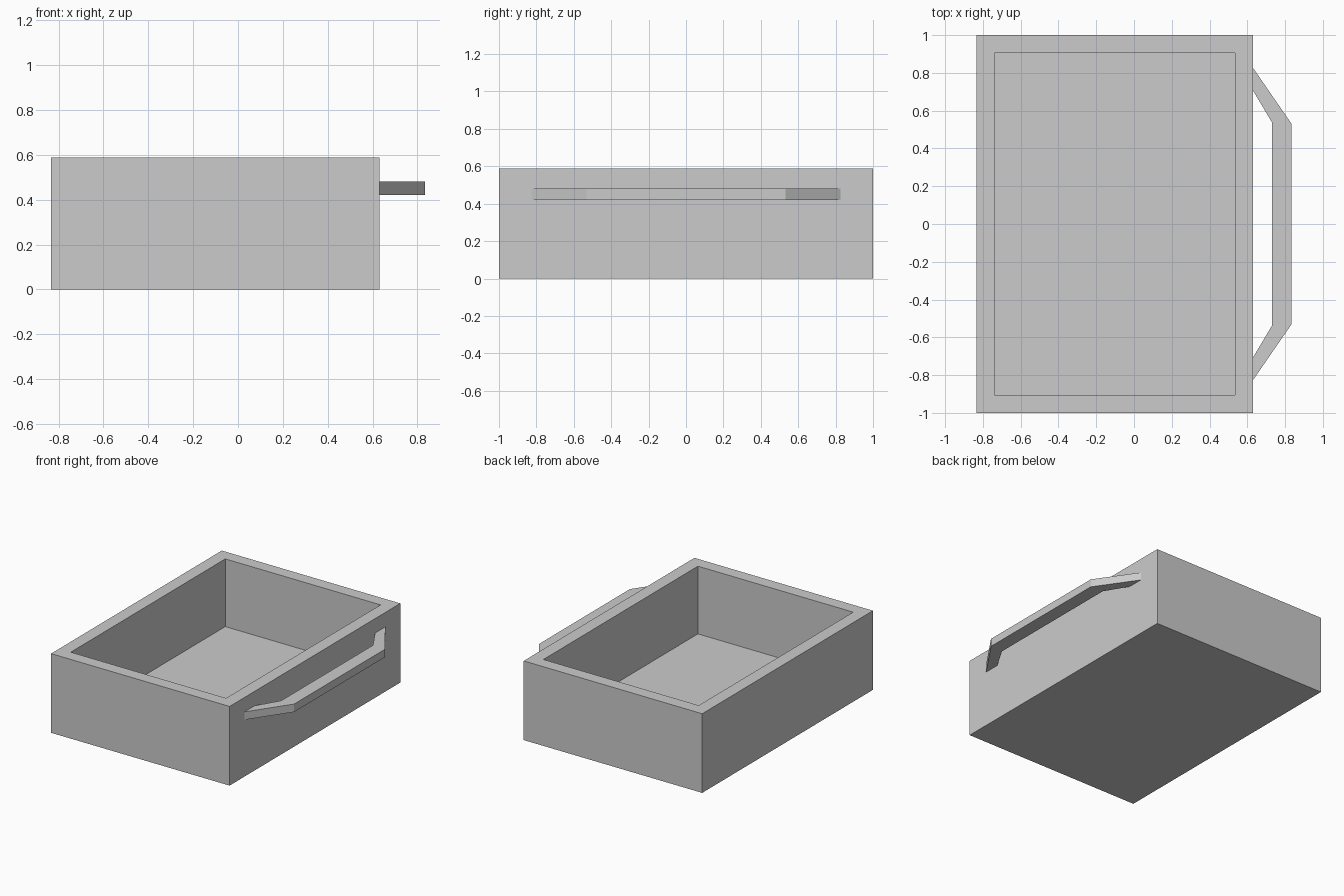
import bpy, bmesh

if "Cube" in bpy.data.objects:
    bpy.data.objects.remove(bpy.data.objects["Cube"])

X0, X1, Y, H = -0.833, 0.631, 1.0, 0.587
WALL, FLOOR = 0.095, 0.085


def make_object(name, bm):
    bmesh.ops.recalc_face_normals(bm, faces=bm.faces)
    mesh = bpy.data.meshes.new(name)
    bm.to_mesh(mesh)
    bm.free()
    obj = bpy.data.objects.new(name, mesh)
    bpy.context.collection.objects.link(obj)
    return obj


def extrude_outline(bm, points, z0, z1):
    face = bm.faces.new([bm.verts.new((x, y, z0)) for x, y in points])
    out = bmesh.ops.extrude_face_region(bm, geom=[face])["geom"]
    bmesh.ops.translate(bm, vec=(0, 0, z1 - z0),
                        verts=[g for g in out if isinstance(g, bmesh.types.BMVert)])
    return next(g for g in out if isinstance(g, bmesh.types.BMFace))


# Open tray: block with inset top pushed down to the floor
bm = bmesh.new()
top = extrude_outline(bm, [(X0, -Y), (X1, -Y), (X1, Y), (X0, Y)], 0, H)
bm.normal_update()
bmesh.ops.inset_region(bm, faces=[top], thickness=WALL, use_even_offset=True)
out = bmesh.ops.extrude_face_region(bm, geom=[top])["geom"]
bmesh.ops.translate(bm, vec=(0, 0, FLOOR - H),
                    verts=[g for g in out if isinstance(g, bmesh.types.BMVert)])
if top.is_valid:
    bmesh.ops.delete(bm, geom=[top], context="FACES_ONLY")
make_object("drawer_tray", bm)

# Angled pull handle, outline mirrored about y = 0
outer = [(X1, 0.825), (0.833, 0.532)]
inner = [(0.731, 0.537), (X1, 0.705)]
outline = (outer + [(x, -y) for x, y in reversed(outer)]
           + [(x, -y) for x, y in reversed(inner)] + inner)
bm = bmesh.new()
extrude_outline(bm, outline, 0.421, 0.48)
make_object("pull_handle", bm)
